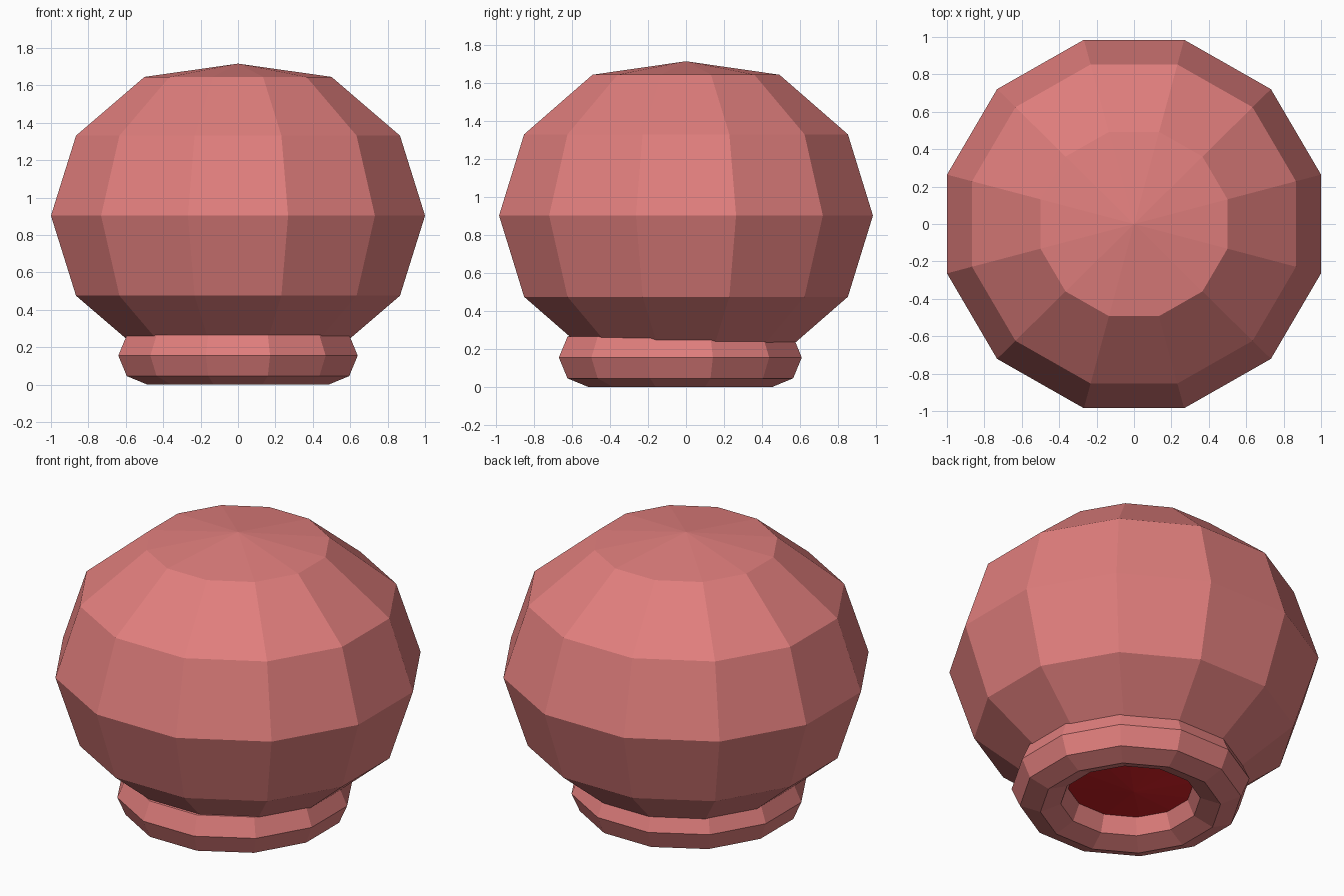
import bpy, bmesh, math

if "Cube" in bpy.data.objects:
    bpy.data.objects.remove(bpy.data.objects["Cube"])

SIDES = 12
FLAT = 1 / math.cos(math.pi / SIDES)  # flat-side distance to corner radius


def material(name, rgb):
    m = bpy.data.materials.new(name)
    m.diffuse_color = (*rgb, 1)
    m.use_nodes = True
    m.node_tree.nodes["Principled BSDF"].inputs["Base Color"].default_value = m.diffuse_color
    return m


pink = material("dusty_pink", (0.75, 0.21, 0.205))
red = material("deep_red", (0.68, 0.0145, 0.0195))


def revolve(name, profile, closed, y_scale=1.0, y_shift=0.0):
    """Turn a profile of (flat radius, z) into a faceted twelve-sided solid."""
    bm = bmesh.new()
    rings = []
    for r, z in profile:
        if r == 0:
            rings.append([bm.verts.new((0, y_shift, z))] * SIDES)
            continue
        ring = []
        for i in range(SIDES):
            a = 2 * math.pi * (i + 0.5) / SIDES
            ring.append(bm.verts.new((r * FLAT * math.cos(a),
                                      r * FLAT * math.sin(a) * y_scale + y_shift, z)))
        rings.append(ring)
    count = len(rings) if closed else len(rings) - 1
    for k in range(count):
        a, b = rings[k], rings[(k + 1) % len(rings)]
        for i in range(SIDES):
            j = (i + 1) % SIDES
            corners = list(dict.fromkeys((a[i], a[j], b[j], b[i])))
            bm.faces.new(corners)
    bmesh.ops.recalc_face_normals(bm, faces=bm.faces)
    mesh = bpy.data.meshes.new(name)
    bm.to_mesh(mesh)
    bm.free()
    obj = bpy.data.objects.new(name, mesh)
    bpy.context.collection.objects.link(obj)
    mesh.materials.append(pink)
    return obj


# Faceted globe with slightly flattened poles
MID = 0.903
globe = revolve("globe", [(0, MID - 0.813), (0.5, MID - 0.742), (0.866, MID - 0.428),
                          (1.0, MID), (0.866, MID + 0.428), (0.5, MID + 0.742),
                          (0, MID + 0.813)], False, y_scale=0.985)

# Red underside cap inside the collar
globe.data.materials.append(red)
for face in globe.data.polygons:
    if face.center.z < 0.2:
        face.material_index = 1

# Eight-sided ring collar the globe rests on, set slightly forward
TUBE = 0.155
collar_profile = [(0.485 + TUBE * math.cos(math.pi * k / 4),
                   TUBE + TUBE * math.sin(math.pi * k / 4)) for k in range(8)]
revolve("collar", collar_profile, True, y_shift=-0.03)
